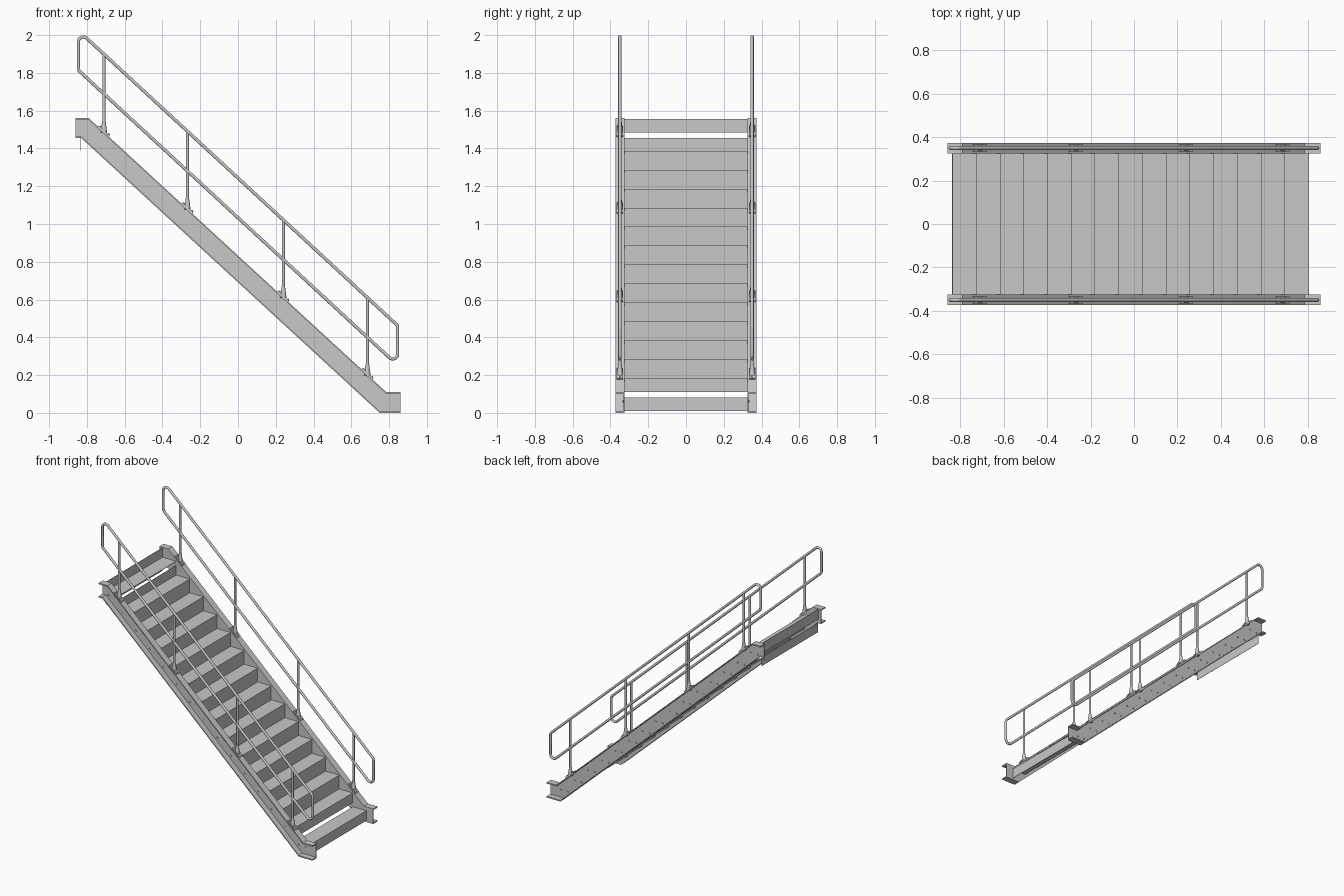
import bpy, bmesh, math
from mathutils import Vector, Matrix

if "Cube" in bpy.data.objects:
    bpy.data.objects.remove(bpy.data.objects["Cube"])

GREY = (0.58, 0.58, 0.58, 1)
steel = bpy.data.materials.new("grey steel")
steel.use_nodes = True
steel.diffuse_color = GREY
steel.node_tree.nodes["Principled BSDF"].inputs["Base Color"].default_value = GREY

SLOPE = 0.921
STEPS = 15
RUN, RISE = 0.1093, 0.1004
RAIL_Y = 0.35


def smooth_shade(obj):
    bpy.ops.object.select_all(action="DESELECT")
    obj.select_set(True)
    bpy.context.view_layer.objects.active = obj
    bpy.ops.object.shade_smooth_by_angle(angle=math.radians(50))


def add_object(name, bm):
    bmesh.ops.recalc_face_normals(bm, faces=bm.faces)
    mesh = bpy.data.meshes.new(name)
    bm.to_mesh(mesh)
    bm.free()
    mesh.materials.append(steel)
    obj = bpy.data.objects.new(name, mesh)
    bpy.context.collection.objects.link(obj)
    return obj


def prism(bm, outline, y0, y1):
    """Extrude an x-z outline from y0 to y1."""
    face = bm.faces.new([bm.verts.new((x, y0, z)) for x, z in outline])
    new = bmesh.ops.extrude_face_region(bm, geom=[face])["geom"]
    verts = [v for v in new if isinstance(v, bmesh.types.BMVert)]
    bmesh.ops.translate(bm, verts=verts, vec=(0, y1 - y0, 0))


def cylinder(bm, place, r1, r2, depth, sides=16):
    bmesh.ops.create_cone(bm, cap_ends=True, segments=sides, radius1=r1, radius2=r2,
                          depth=depth, matrix=place)


def fillet(corners, radius, count=7):
    """Round every corner of a closed path with an arc."""
    path = []
    for i, p in enumerate(corners):
        a = (corners[i - 1] - p).normalized()
        b = (corners[(i + 1) % len(corners)] - p).normalized()
        half = a.angle(b) / 2
        centre = p + (a + b).normalized() * radius / math.sin(half)
        reach = radius / math.tan(half)
        start = (p + a * reach - centre).normalized()
        end = (p + b * reach - centre).normalized()
        path += [centre + start.slerp(end, k / count) * radius for k in range(count + 1)]
    return path


# Channel stringers: web on the inside, flanges outward
top_edge = [(0.86, 0.11), (0.785, 0.11), (-0.79, 1.56), (-0.86, 1.56)]
bottom_edge = [(0.86, 0), (0.75, 0), (-0.83, 1.455), (-0.86, 1.455)]


def strip(edge, dz):
    return edge + [(x, z + dz) for x, z in reversed(edge)]


def build_stringer(side, label):
    bm = bmesh.new()
    prism(bm, top_edge + bottom_edge[::-1], side * 0.325, side * 0.331)
    prism(bm, strip(top_edge, -0.009), side * 0.325, side * 0.373)
    prism(bm, strip(bottom_edge, 0.009), side * 0.325, side * 0.373)
    add_object(label + "_stringer", bm)

    # Bolts holding each tread end
    bm = bmesh.new()
    turn = Matrix.Rotation(math.pi / 2, 4, "X")
    for k in range(STEPS):
        for dx in (0.03, 0.085):
            spot = (0.805 - k * RUN - dx, side * 0.333, 0.062 + k * RISE)
            cylinder(bm, Matrix.Translation(spot) @ turn, 0.006, 0.006, 0.006, 6)
    add_object(label + "_tread_bolts", bm)


# Folded plate treads: front lip down, back lip up
def build_treads():
    t = 0.003
    for k in range(STEPS):
        x, z = 0.805 - k * RUN, 0.082 + k * RISE
        back = x - RUN
        outline = [(x, z)]
        if k < STEPS - 1:
            outline += [(x, z - 0.072), (x - t, z - 0.072), (x - t, z - t)]
        else:
            outline += [(x, z - t)]
        if k > 0:
            outline += [(back - t, z - t), (back - t, z + 0.068), (back, z + 0.068), (back, z)]
        else:
            outline += [(back, z - t), (back, z)]
        bm = bmesh.new()
        prism(bm, outline, -0.325, 0.325)
        add_object("tread_%02d" % (k + 1), bm)

    # Thin plate hanging below the top tread
    bm = bmesh.new()
    prism(bm, [(-0.834, 1.39), (-0.834, 1.455), (-0.836, 1.455), (-0.836, 1.39)], -0.325, 0.325)
    add_object("top_back_plate", bm)


# Handrail loop, posts and feet
def rail_height(x):
    return 2.024 - 0.924 * (x + 0.845)


def build_handrail(side, label):
    y, end, drop = side * RAIL_Y, 0.845, 0.21
    high, low = rail_height(-end), rail_height(end)
    corners = [Vector((-end, y, high)), Vector((end, y, low)),
               Vector((end, y, low - drop)), Vector((-end, y, high - drop))]
    path = fillet(corners, 0.026)
    curve = bpy.data.curves.new(label + "_handrail", "CURVE")
    curve.dimensions = "3D"
    curve.bevel_depth = 0.009
    curve.bevel_resolution = 3
    spline = curve.splines.new("POLY")
    spline.points.add(len(path) - 1)
    for point, p in zip(spline.points, path):
        point.co = (*p, 1)
    spline.use_cyclic_u = True
    curve.materials.append(steel)
    rail = bpy.data.objects.new(label + "_handrail", curve)
    bpy.context.collection.objects.link(rail)
    bpy.ops.object.select_all(action="DESELECT")
    rail.select_set(True)
    bpy.context.view_layer.objects.active = rail
    bpy.ops.object.convert(target="MESH")
    smooth_shade(bpy.context.view_layer.objects.active)

    posts, feet = bmesh.new(), bmesh.new()
    tilt = Matrix.Rotation(math.atan(SLOPE), 4, "Y")
    for x in (-0.71, -0.268, 0.24, 0.685):
        base = 0.11 + (0.785 - x) * SLOPE
        top = rail_height(x)
        cylinder(posts, Matrix.Translation((x, y, (base + top) / 2)), 0.008, 0.008, top - base)
        cylinder(feet, Matrix.Translation((x, y, base + 0.027)), 0.017, 0.009, 0.06)
        # Sloped base plate with two bolts
        place = Matrix.Translation((x, y, base + 0.005)) @ tilt
        bmesh.ops.create_cube(feet, size=1, matrix=place @ Matrix.Diagonal((0.08, 0.034, 0.008, 1)))
        for dx in (-0.03, 0.03):
            cylinder(feet, place @ Matrix.Translation((dx, 0, 0.005)), 0.006, 0.006, 0.008, 6)
    smooth_shade(add_object(label + "_rail_posts", posts))
    smooth_shade(add_object(label + "_post_feet", feet))


build_treads()
for side, label in ((-1, "front"), (1, "back")):
    build_stringer(side, label)
    build_handrail(side, label)
